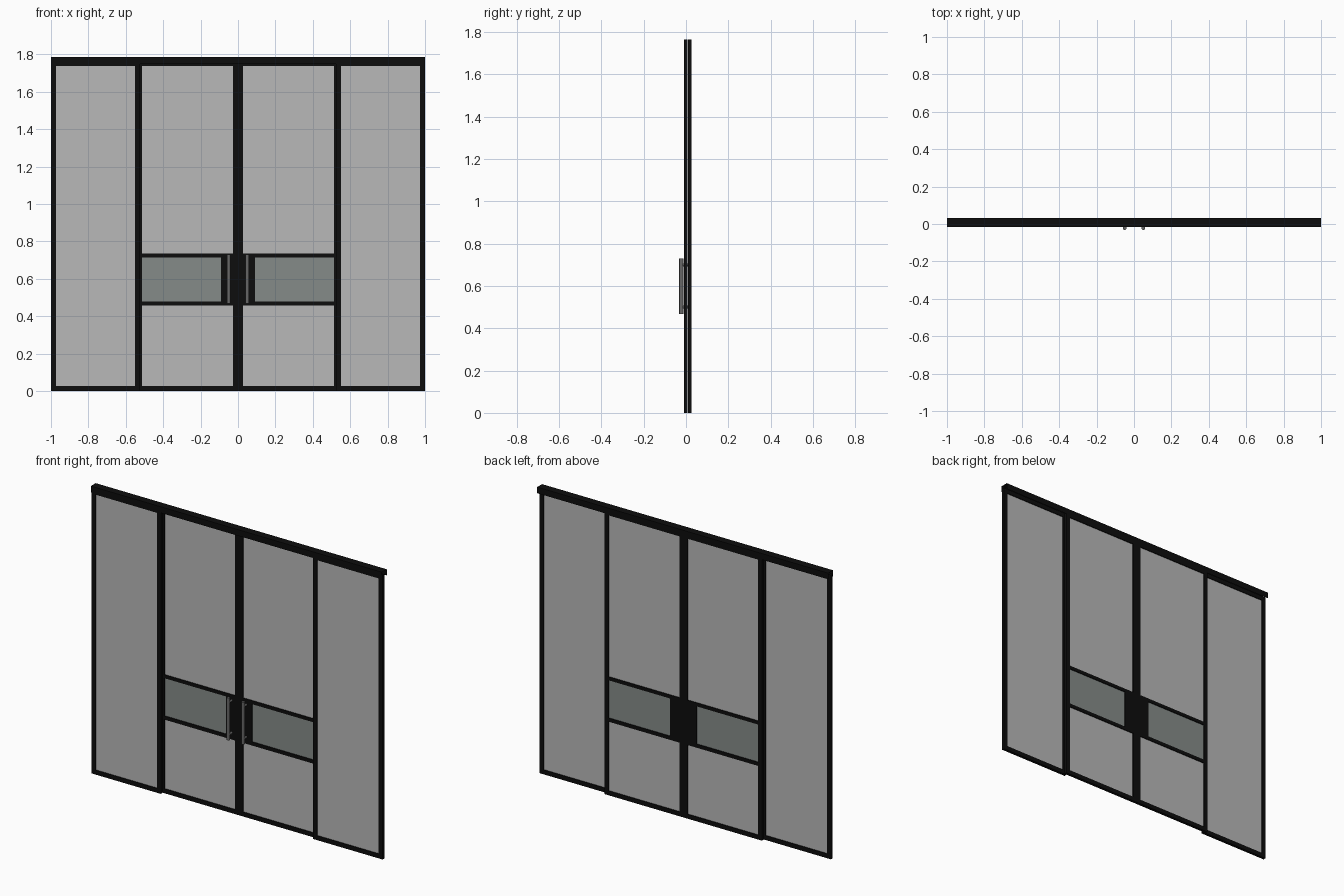
import bpy, bmesh, math
from mathutils import Matrix, Vector

if "Cube" in bpy.data.objects:
    bpy.data.objects.remove(bpy.data.objects["Cube"])


def material(name, r, g, b):
    m = bpy.data.materials.new(name)
    m.diffuse_color = (r, g, b, 1)
    m.use_nodes = True
    m.node_tree.nodes["Principled BSDF"].inputs["Base Color"].default_value = m.diffuse_color
    return m


BLACK = material("black frame", 0.004, 0.004, 0.004)
GLASS = material("grey glass", 0.48, 0.48, 0.48)
TINT = material("dark tinted glass", 0.235, 0.26, 0.25)
STEEL = material("handle steel", 0.14, 0.14, 0.14)


def finish(name, bm, mat):
    bmesh.ops.recalc_face_normals(bm, faces=bm.faces)
    me = bpy.data.meshes.new(name)
    bm.to_mesh(me)
    bm.free()
    me.materials.append(mat)
    ob = bpy.data.objects.new(name, me)
    bpy.context.collection.objects.link(ob)
    return ob


def boxes(name, mat, items):
    """One object from boxes given as (x0, x1, y0, y1, z0, z1)."""
    bm = bmesh.new()
    for x0, x1, y0, y1, z0, z1 in items:
        mtx = (Matrix.Translation(((x0 + x1) / 2, (y0 + y1) / 2, (z0 + z1) / 2))
               @ Matrix.Diagonal((x1 - x0, y1 - y0, z1 - z0, 1)))
        bmesh.ops.create_cube(bm, size=1, matrix=mtx)
    return finish(name, bm, mat)


W = 0.027          # stile and rail width
TOP = 1.765        # top of the panels
SIDE_Y = (-0.010, 0.007)
DOOR_Y = (0.009, 0.026)
RAILS = ((0.457, 0.479), (0.714, 0.735))


def span(s, a, b):
    return (min(s * a, s * b), max(s * a, s * b))


def frame(name, s, a, b, y, extra=()):
    """Stiles and rails of one panel between |x| = a and b."""
    parts = [(*span(s, a, a + W), *y, 0, TOP),
             (*span(s, b - W, b), *y, 0, TOP),
             (*span(s, a + W, b - W), *y, 0, W),
             (*span(s, a + W, b - W), *y, TOP - W, TOP)]
    parts += [(*span(s, p, q), *y, z0, z1) for p, q, z0, z1 in extra]
    boxes(name, BLACK, parts)


def pane(name, mat, s, a, b, y, z0, z1):
    c = (y[0] + y[1]) / 2
    boxes(name, mat, [(*span(s, a, b), c - 0.003, c + 0.003, z0, z1)])


def cylinder(bm, p, q, r, sides=16):
    p, q = Vector(p), Vector(q)
    d = q - p
    mtx = Matrix.Translation((p + q) / 2) @ d.to_track_quat('Z', 'Y').to_matrix().to_4x4()
    bmesh.ops.create_cone(bm, cap_ends=True, segments=sides, radius1=r, radius2=r,
                          depth=d.length, matrix=mtx)


for s, side in ((-1, "left"), (1, "right")):
    # fixed side panel, on the front track
    frame(side + "_side_frame", s, 0.523, 1.0, SIDE_Y)
    pane(side + "_side_glass", GLASS, s, 0.523 + W, 1 - W, SIDE_Y, W, TOP - W)

    # sliding door, on the rear track, with two cross rails and a lock plate
    inner, outer, lock = W, 0.54 - W, 0.09
    extra = [(inner, outer, *r) for r in RAILS]
    extra.append((inner, lock, RAILS[0][1], RAILS[1][0]))
    frame(side + "_door_frame", s, 0.0, 0.54, DOOR_Y, extra)
    pane(side + "_door_lower_glass", GLASS, s, inner, outer, DOOR_Y, W, RAILS[0][0])
    pane(side + "_door_middle_glass", TINT, s, lock, outer, DOOR_Y, RAILS[0][1], RAILS[1][0])
    pane(side + "_door_upper_glass", GLASS, s, inner, outer, DOOR_Y, RAILS[1][1], TOP - W)

    # pull handle: upright bar on two standoffs
    bm = bmesh.new()
    x = 0.05 * s
    cylinder(bm, (x, -0.022, 0.468), (x, -0.022, 0.73), 0.010)
    for z in (0.5, 0.7):
        cylinder(bm, (x, -0.022, z), (x, 0.010, z), 0.007, 12)
    handle = finish(side + "_handle", bm, STEEL)
    bpy.context.view_layer.objects.active = handle
    handle.select_set(True)
    bpy.ops.object.shade_smooth_by_angle(angle=math.radians(40))
    handle.select_set(False)

# header track: thin channel, open at the ends and underneath
bm = bmesh.new()
profile = [(-0.016, 1.748), (-0.016, 1.786), (0.032, 1.786), (0.032, 1.748)]
rows = [[bm.verts.new((x, y, z)) for y, z in profile] for x in (-1, 1)]
for i in range(3):
    bm.faces.new((rows[0][i], rows[1][i], rows[1][i + 1], rows[0][i + 1]))
finish("header_track", bm, BLACK)
